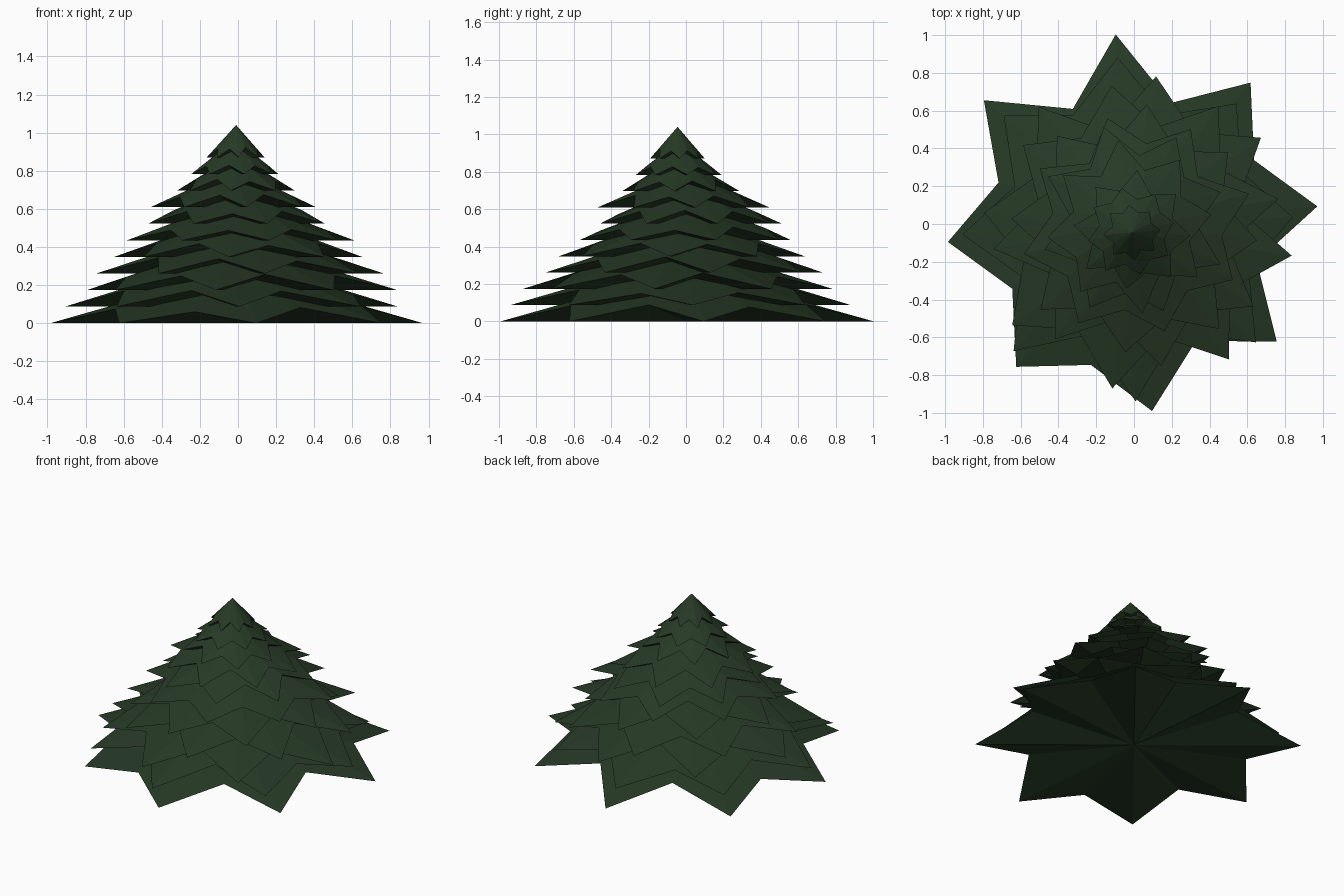
import bpy
import bmesh
import random
from math import sin, cos, radians

random.seed(4)
POINTS = 8
SPACING = 0.087

cube = bpy.data.objects.get("Cube")
if cube:
    bpy.data.objects.remove(cube, do_unlink=True)

# Dark needle green
needles = bpy.data.materials.new("pine_green")
needles.use_nodes = True
green = (0.02, 0.042, 0.019, 1)
needles.diffuse_color = green
shader = needles.node_tree.nodes["Principled BSDF"]
shader.inputs["Base Color"].default_value = green
shader.inputs["Roughness"].default_value = 0.9


def star_tier(name, z, height, phase, center, tips, notches):
    """Closed star-shaped cone whose notches ride up the slope."""
    bm = bmesh.new()
    cx, cy = center
    radius = sum(tips) / POINTS
    rim = []
    for i in range(POINTS):
        for r, half in ((tips[i], 0), (notches[i], 0.5)):
            a = radians(phase + (i + half) * 360 / POINTS)
            lift = height * (1 - r / radius) if half else 0
            rim.append(bm.verts.new((cx + r * cos(a), cy + r * sin(a), z + lift)))
    apex = bm.verts.new((cx, cy, z + height))
    base = bm.verts.new((cx, cy, z))
    for i, v in enumerate(rim):
        following = rim[(i + 1) % len(rim)]
        bm.faces.new((v, following, apex))
        bm.faces.new((following, v, base))
    mesh = bpy.data.meshes.new(name)
    bm.to_mesh(mesh)
    bm.free()
    mesh.materials.append(needles)
    obj = bpy.data.objects.new(name, mesh)
    bpy.context.collection.objects.link(obj)


# Lowest tier, counter-clockwise from the tip nearest +x
star_tier("branch_tier_bottom", 0, 0.28, 5.5, (0, 0),
          [0.975, 0.97, 1.008, 1.03, 0.99, 0.98, 0.995, 0.98],
          [0.72, 0.67, 0.69, 0.75, 0.73, 0.78, 0.7, 0.68])

# Upper tiers: radius, turn in degrees, centre
tiers = [
    (0.90, 3, (-0.04, -0.01)),
    (0.82, 37, (0, -0.05)),
    (0.74, 10, (0.01, 0)),
    (0.66, 40, (0.01, -0.03)),
    (0.60, 15, (0.01, 0)),
    (0.50, 18, (0, 0.02)),
    (0.45, 8, (-0.02, -0.01)),
    (0.31, 40, (-0.01, -0.035)),
    (0.24, 12, (-0.015, -0.04)),
    (0.15, 5, (-0.01, -0.045)),
]
for n, (radius, turn, center) in enumerate(tiers, 1):
    tips = [radius * random.uniform(0.96, 1.04) for _ in range(POINTS)]
    notches = [radius * random.uniform(0.67, 0.77) for _ in range(POINTS)]
    star_tier(f"branch_tier_{n}", n * SPACING, 0.28 - 0.011 * n, turn, center,
              tips, notches)
